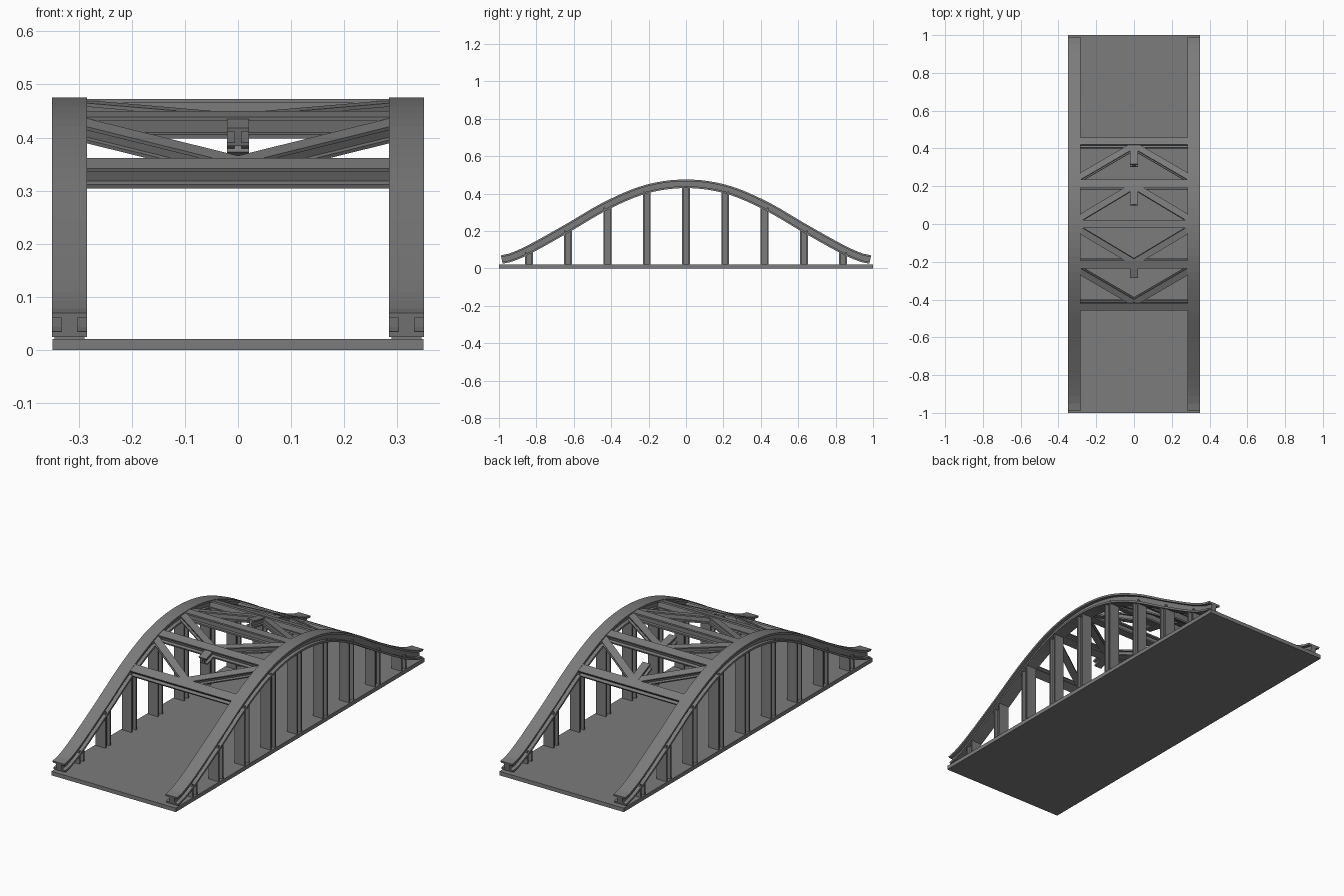
import bpy, bmesh
from mathutils import Vector

if "Cube" in bpy.data.objects:
    bpy.data.objects.remove(bpy.data.objects["Cube"])

X = Vector((1, 0, 0))
ARCH_X = 0.3175
KEYS = [(0, .452), (.21, .424), (.42, .338), (.64, .211), (.84, .100), (.93, .060), (.985, .047)]

STEEL = bpy.data.materials.new("dark_steel")
STEEL.diffuse_color = (.2, .2, .2, 1)
STEEL.use_nodes = True
STEEL.node_tree.nodes["Principled BSDF"].inputs["Base Color"].default_value = STEEL.diffuse_color


def arch_z(y):
    """Smooth height of the arch centre line."""
    y = min(abs(y), KEYS[-1][0])
    n = len(KEYS)

    def slope(i):
        if i == 0 or i == n - 1:
            return 0.0 if i == 0 else -0.12
        a, b = KEYS[i - 1], KEYS[i + 1]
        return (b[1] - a[1]) / (b[0] - a[0])
    for i in range(n - 1):
        (a, za), (b, zb) = KEYS[i], KEYS[i + 1]
        if y <= b:
            h = b - a
            t = (y - a) / h
            return ((2*t**3 - 3*t**2 + 1) * za + (t**3 - 2*t**2 + t) * h * slope(i)
                    + (3*t**2 - 2*t**3) * zb + (t**3 - t**2) * h * slope(i + 1))


def on_arch(x, y):
    return Vector((x, y, arch_z(y)))


def arch_normal(y):
    t = on_arch(0, y + .01) - on_arch(0, y - .01)
    return X.cross(t).normalized()


def i_beam(name, path, up, w, h, ft, web):
    """Sweep an I section along a path; up is a function of path index."""
    a, b, c, d = w / 2, h / 2, web / 2, h / 2 - ft
    sec = [(-a, -b), (a, -b), (a, -d), (c, -d), (c, d), (a, d),
           (a, b), (-a, b), (-a, d), (-c, d), (-c, -d), (-a, -d)]
    bm = bmesh.new()
    rings = []
    for i, p in enumerate(path):
        t = (path[min(i + 1, len(path) - 1)] - path[max(i - 1, 0)]).normalized()
        side = t.cross(up(i)).normalized()
        u = side.cross(t)
        rings.append([bm.verts.new(p + side * s + u * v) for s, v in sec])
    for r, q in zip(rings, rings[1:]):
        for k in range(12):
            m = (k + 1) % 12
            bm.faces.new((r[k], r[m], q[m], q[k]))
    bm.faces.new(rings[0][::-1])
    bm.faces.new(rings[-1])
    bmesh.ops.recalc_face_normals(bm, faces=bm.faces)
    me = bpy.data.meshes.new(name)
    bm.to_mesh(me)
    bm.free()
    me.materials.append(STEEL)
    ob = bpy.data.objects.new(name, me)
    bpy.context.collection.objects.link(ob)
    return ob


def mirror_x(ob):
    m = ob.modifiers.new("mirror", 'MIRROR')
    m.use_axis[0] = True


# deck
bpy.ops.mesh.primitive_cube_add(size=1, location=(0, 0, .01))
deck = bpy.context.object
deck.name = "deck"
deck.scale = (.70, 2, .02)
deck.data.materials.append(STEEL)

# arch ribs on both sides
N = 48
ys = [-.985 + 1.97 * i / N for i in range(N + 1)]
rib = i_beam("arch_rib", [on_arch(ARCH_X, y) for y in ys],
             lambda i: arch_normal(ys[i]), .066, .046, .010, .030)
mirror_x(rib)

# vertical hangers, flanges facing along the bridge
for k in range(-4, 5):
    y = k * .21
    mirror_x(i_beam("hanger", [Vector((ARCH_X, y, .015)), Vector((ARCH_X, y, arch_z(y) - .014))],
                    lambda i: Vector((0, 1, 0)), .056, .042, .008, .022))

# overhead cross beams
for y in (-.43, -.21, 0, .21, .43):
    i_beam("cross_beam", [on_arch(-.30, y), on_arch(.30, y)],
           lambda i: arch_normal(y), .044, .042, .008, .014)

# diagonal braces forming a V in each bay
for s in (-1, 1):
    for apex, foot in ((.41, .24), (.20, .025)):
        n = arch_normal(s * (apex + foot) / 2)
        mirror_x(i_beam("diagonal_brace", [on_arch(.003, s * apex), on_arch(.295, s * foot)],
                        lambda i: n, .034, .034, .007, .012))

# short central struts at the brace joints
for a, b in ((.31, .42), (.10, .20), (-.28, -.21)):
    n = arch_normal((a + b) / 2)
    i_beam("centre_strut", [on_arch(0, a), on_arch(0, b)],
           lambda i: n, .042, .036, .007, .014)
